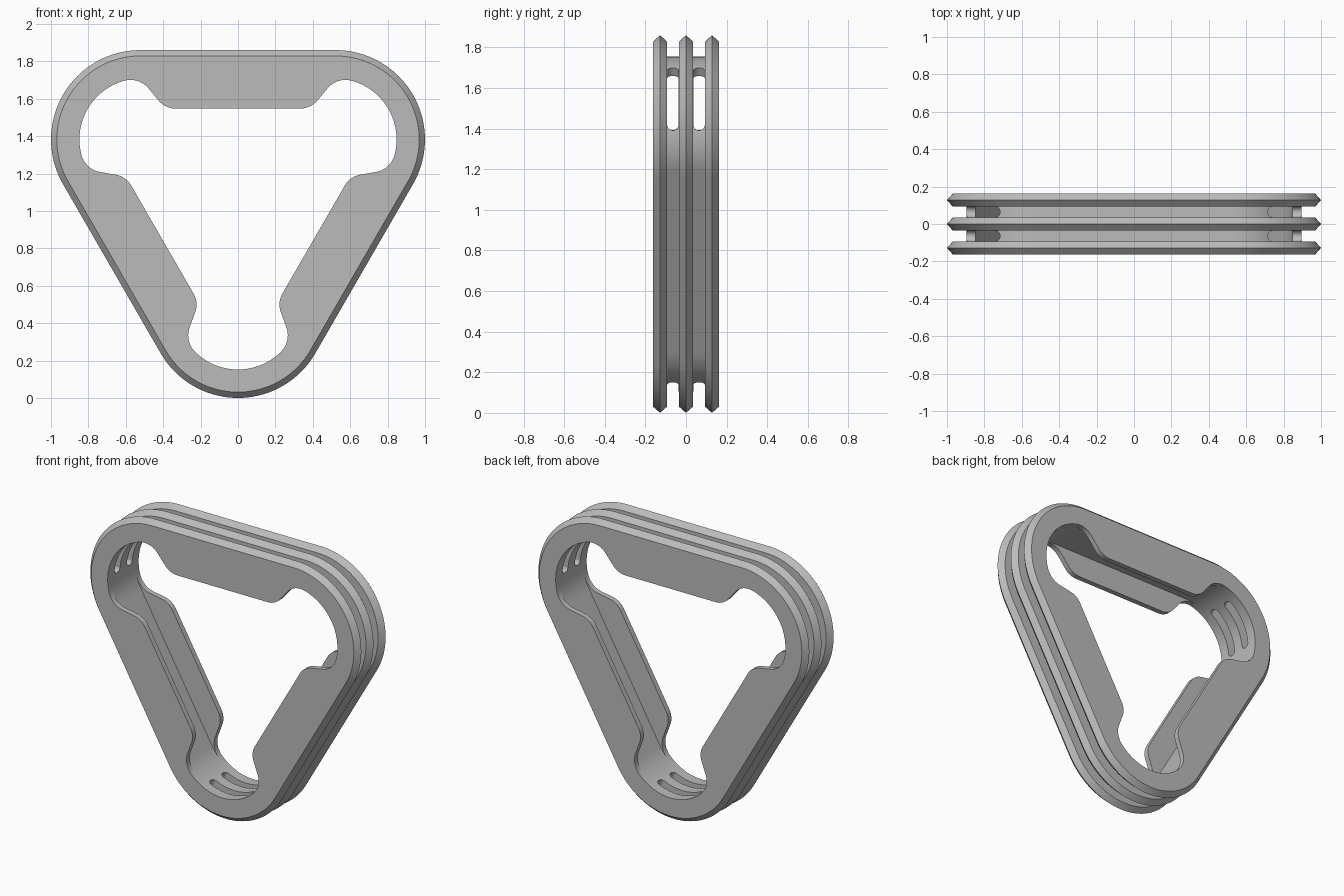
import bpy, bmesh, math
from mathutils import Vector, Matrix

if "Cube" in bpy.data.objects:
    bpy.data.objects.remove(bpy.data.objects["Cube"], do_unlink=True)

CORNER = Vector((0.522, 1.382))      # centre of the right-hand corner arc
CENTRE = Vector((0, 1.081))          # middle of the triangle
R_OUT, R_EDGE, R_GROOVE, R_IN = 0.478, 0.447, 0.373, 0.326
HALF, TAB, RIDGE = 0.163, 0.128, 0.035
SLOT_Y, SLOT_W, SLOT_ANGLE = 0.0645, 0.0285, math.radians(28.5)


def polar(angle, radius):
    return CORNER + radius * Vector((math.cos(angle), math.sin(angle)))


def fillet(vertex, before, after, t, steps=12):
    """Circular fillet at a vertex, as a rational curve."""
    a = (before - vertex).normalized()
    b = (after - vertex).normalized()
    w = math.sin(a.angle(b) / 2)
    p, q = vertex + a * t, vertex + b * t
    pts = []
    for i in range(steps + 1):
        u = i / steps
        k = ((1 - u) ** 2, 2 * u * (1 - u) * w, u * u)
        pts.append((p * k[0] + vertex * k[1] + q * k[2]) / sum(k))
    return pts


def inner_half_side():
    """Opening outline from the corner's axis to the middle of the top side."""
    arc = [polar(math.radians(30 + 3 * i), R_IN) for i in range(16)]
    shoulder, foot = Vector((0.53, 1.717)), Vector((0.389, 1.548))
    t = (arc[-1] - shoulder).length
    return (arc[:-1] + fillet(shoulder, arc[-1], foot, t)
            + fillet(foot, shoulder, Vector((0, foot.y)), 0.055))


def station(p):
    """Skeleton point, outward direction and opening radius for a point."""
    base = Vector((min(p.x, CORNER.x), CORNER.y))
    d = p - base
    if p.x <= CORNER.x:
        return base, Vector((0, 1)), d.y
    return base, d.normalized(), d.length


def mirror(s):
    return (Vector((-s[0].x, s[0].y)), Vector((-s[1].x, s[1].y)), s[2])


def turn(s, angle):
    rot = Matrix.Rotation(angle, 2)
    return (CENTRE + rot @ (s[0] - CENTRE), rot @ s[1], s[2])


def section(r):
    """Ridged channel section as (radius, depth) pairs."""
    pts = []
    for mid in (-TAB, 0, TAB):
        lo, hi = mid - RIDGE, mid + RIDGE
        if mid > -TAB:
            pts.append((R_GROOVE, lo))
        pts += [(R_EDGE, lo), (R_OUT, mid), (R_EDGE, hi)]
        if mid < TAB:
            pts.append((R_GROOVE, hi))
    return pts + [(r, HALF), (r, TAB), (R_IN, TAB),
                  (R_IN, -TAB), (r, -TAB), (r, -HALF)]


def finish(bm, name):
    bmesh.ops.remove_doubles(bm, verts=bm.verts, dist=0.0003)
    bmesh.ops.recalc_face_normals(bm, faces=bm.faces)
    mesh = bpy.data.meshes.new(name)
    bm.to_mesh(mesh)
    bm.free()
    obj = bpy.data.objects.new(name, mesh)
    bpy.context.collection.objects.link(obj)
    return obj


def loft(bm, rings, closed):
    n = len(rings[0])
    for i in range(len(rings) if closed else len(rings) - 1):
        a, b = rings[i], rings[(i + 1) % len(rings)]
        for j in range(n):
            k = (j + 1) % n
            bm.faces.new((a[j], a[k], b[k], b[j]))


# Ridged frame with inner tabs, swept once round the rounded triangle
half = [station(p) for p in inner_half_side()]
side = half + [mirror(s) for s in reversed(half)][:-1]
bm = bmesh.new()
rings = []
for n in range(3):
    for s in side:
        base, d, r = turn(s, n * math.tau / 3)
        ring = []
        for rad, y in section(r):
            p = base + d * rad
            ring.append(bm.verts.new((p.x, y, p.y)))
        rings.append(ring)
loft(bm, rings, True)
frame = finish(bm, "ridged_frame")

# Round-ended slots through the groove floors at the three corners
bm = bmesh.new()
cap = SLOT_W / R_GROOVE
offsets = [-SLOT_ANGLE + cap * (1 - math.cos(i * math.pi / 16)) for i in range(9)]
offsets += [i * SLOT_ANGLE / 8 for i in range(-6, 1)]
offsets += [-a for a in reversed(offsets[:-1])]
for n in range(3):
    for y in (-SLOT_Y, SLOT_Y):
        rings = []
        for a in offsets:
            u = min(1, (SLOT_ANGLE - abs(a)) / cap)
            w = SLOT_W * math.sqrt(max(0, 1 - (1 - u) ** 2))
            base, d, _ = turn((CORNER, polar(math.radians(30) + a, 1) - CORNER, 0),
                              n * math.tau / 3)
            ring = []
            for rad, dy in ((0.29, -w), (0.4, -w), (0.4, w), (0.29, w)):
                p = base + d * rad
                ring.append(bm.verts.new((p.x, y + dy, p.y)))
            rings.append(ring)
        loft(bm, rings, False)
cutter = finish(bm, "slot_cutter")
cutter.hide_render = True

mod = frame.modifiers.new("slots", "BOOLEAN")
mod.operation = "DIFFERENCE"
mod.solver = "EXACT"
mod.object = cutter
bpy.ops.object.select_all(action="DESELECT")
bpy.context.view_layer.objects.active = frame
frame.select_set(True)
bpy.ops.object.modifier_apply(modifier=mod.name)
bpy.data.objects.remove(cutter, do_unlink=True)

# Plain grey finish
grey = bpy.data.materials.new("light_grey")
grey.use_nodes = True
grey.diffuse_color = (0.5, 0.5, 0.5, 1)
grey.node_tree.nodes["Principled BSDF"].inputs["Base Color"].default_value = (0.5, 0.5, 0.5, 1)
frame.data.materials.clear()
frame.data.materials.append(grey)
bpy.ops.object.shade_smooth_by_angle(angle=math.radians(25))
